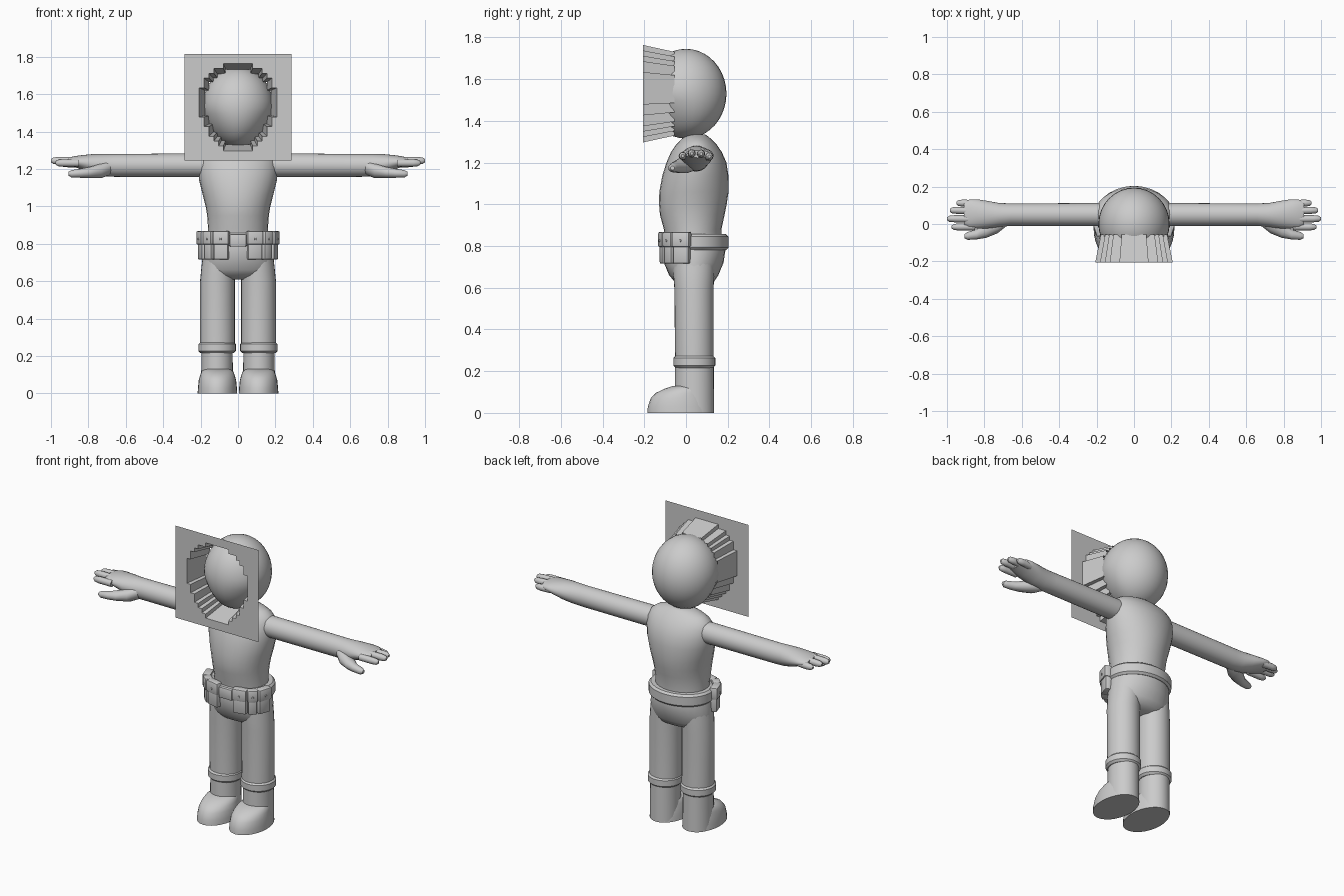
import bpy, bmesh
from math import sin, cos, pi, radians, sqrt
from mathutils import Matrix, Vector

cube = bpy.data.objects.get("Cube")
if cube:
    bpy.data.objects.remove(cube, do_unlink=True)

grey = bpy.data.materials.new("plain_grey")
grey.use_nodes = True
grey.diffuse_color = (0.6, 0.6, 0.6, 1)
grey.node_tree.nodes["Principled BSDF"].inputs["Base Color"].default_value = grey.diffuse_color

SIDES = (("left", 1), ("right", -1))
parts = []


def finish(name, bm, recalc=True):
    """Turn a bmesh into a named, coloured object."""
    if recalc:
        bmesh.ops.recalc_face_normals(bm, faces=bm.faces[:])
    mesh = bpy.data.meshes.new(name)
    bm.to_mesh(mesh)
    bm.free()
    mesh.materials.append(grey)
    obj = bpy.data.objects.new(name, mesh)
    bpy.context.collection.objects.link(obj)
    parts.append(obj)
    return obj


def loft(name, rings, axis="z", side=1, count=28):
    """Skin elliptical rings (position, centre u, centre v, radius u, radius v)."""
    bm = bmesh.new()
    loops = []
    for t, u, v, ru, rv in rings:
        loop = []
        for i in range(count):
            a = 2 * pi * i / count
            p, q = u + ru * cos(a), v + rv * sin(a)
            co = (side * p, q, t) if axis == "z" else (side * t, p, q)
            loop.append(bm.verts.new(co))
        loops.append(loop)
    for low, high in zip(loops, loops[1:]):
        for i in range(count):
            j = (i + 1) % count
            bm.faces.new((low[i], low[j], high[j], high[i]))
    bm.faces.new(loops[0])
    bm.faces.new(loops[-1])
    return finish(name, bm)


def band(name, bottom, top, x, y, rx, ry, side=1):
    """A strap with softened rims."""
    rim = 0.012
    return loft(name, [(bottom, x, y, rx - rim, ry - rim), (bottom + rim, x, y, rx, ry),
                       (top - rim, x, y, rx, ry), (top, x, y, rx - rim, ry - rim)], side=side)


def box(name, frame, centre, size):
    """A bevelled block placed in a local frame."""
    bm = bmesh.new()
    bmesh.ops.create_cube(bm, size=1)
    bmesh.ops.transform(bm, matrix=Matrix.Diagonal((*size, 1)), verts=bm.verts[:])
    bmesh.ops.bevel(bm, geom=bm.edges[:], offset=0.008, segments=2, affect="EDGES", profile=0.5)
    bmesh.ops.transform(bm, matrix=frame @ Matrix.Translation(centre), verts=bm.verts[:])
    return finish(name, bm)


# Head: a ball whose front narrows towards the chin
bm = bmesh.new()
bmesh.ops.create_uvsphere(bm, u_segments=32, v_segments=20, radius=1)
for v in bm.verts:
    x, y, z = v.co
    narrow = 1 + 0.3 * min(z, 0) * max(-y + 0.3, 0)
    v.co = (0.19 * x * narrow, 0.194 * y, 1.53 + 0.215 * z)
finish("head", bm)

# Face frame: square sheet with a stepped egg-shaped hole
bm = bmesh.new()
bmesh.ops.create_grid(bm, x_segments=22, y_segments=22, size=0.285)


def in_hole(face):
    c = face.calc_center_median()
    t = c.y / 0.24
    if abs(t) >= 1:
        return False
    return abs(c.x) < 0.216 * sqrt(1 - t * t) * (1 + 0.25 * min(t, 0))


bmesh.ops.delete(bm, geom=[f for f in bm.faces if in_hole(f)], context="FACES")
rim = [e for e in bm.edges if e.is_boundary
       and all(max(abs(v.co.x), abs(v.co.y)) < 0.28 for v in e.verts)]

# Stepped sleeve running from the hole back into the head
sleeve = bmesh.ops.extrude_edge_only(bm, edges=rim)["geom"]
for v in sleeve:
    if isinstance(v, bmesh.types.BMVert):
        v.co = Vector((v.co.x * 0.85, v.co.y * 0.86, -0.15))
bmesh.ops.transform(bm, verts=bm.verts[:],
                    matrix=Matrix.Translation((0, -0.205, 1.53)) @ Matrix.Rotation(pi / 2, 4, "X"))
finish("face_frame", bm, recalc=False)

# Neck and torso
loft("neck", [(1.28, 0, 0.035, 0.055, 0.045), (1.38, 0, 0.035, 0.05, 0.04)])
loft("torso", [
    (0.82, 0, 0.035, 0.162, 0.135), (0.88, 0, 0.032, 0.16, 0.138),
    (0.95, 0, 0.03, 0.165, 0.155), (1.0, 0, 0.033, 0.173, 0.162),
    (1.06, 0, 0.038, 0.188, 0.166), (1.14, 0, 0.045, 0.208, 0.158),
    (1.2, 0, 0.05, 0.213, 0.144), (1.25, 0, 0.05, 0.208, 0.122),
    (1.285, 0, 0.05, 0.19, 0.098), (1.31, 0, 0.05, 0.155, 0.074),
    (1.327, 0, 0.05, 0.1, 0.054), (1.335, 0, 0.05, 0.06, 0.04)])

# Hips and belt
loft("hips", [
    (0.61, 0, 0.04, 0.12, 0.05), (0.63, 0, 0.04, 0.17, 0.095),
    (0.66, 0, 0.037, 0.193, 0.118), (0.72, 0, 0.037, 0.192, 0.143),
    (0.78, 0, 0.037, 0.186, 0.152), (0.84, 0, 0.037, 0.172, 0.143)])
band("belt", 0.78, 0.857, 0, 0.044, 0.196, 0.16)
box("belt_buckle", Matrix.Translation((0, -0.115, 0.818)), (0, 0, 0), (0.09, 0.025, 0.068))

# Belt pouches: body, flap and stud, two on each side
for label, side in SIDES:
    for spot, x, y, turn in (("front", 0.088, -0.1, 12), ("side", 0.186, -0.02, 72),
                             ("corner", 0.15, -0.075, 42)):
        frame = Matrix.Translation((side * x, y, 0.79)) @ Matrix.Rotation(side * radians(turn), 4, "Z")
        wide = 0.05 if spot == "corner" else 0.078
        name = f"{label}_{spot}_pouch"
        box(name, frame, (0, 0, -0.015), (wide, 0.04, 0.12))
        box(name + "_flap", frame, (0, -0.003, 0.041), (wide + 0.01, 0.048, 0.072))
        bm = bmesh.new()
        place = frame @ Matrix.Translation((0, -0.028, 0.035)) @ Matrix.Rotation(pi / 2, 4, "X")
        bmesh.ops.create_cone(bm, cap_ends=True, segments=12, radius1=0.007, radius2=0.005,
                              depth=0.006, matrix=place)
        finish(name + "_stud", bm)

for label, side in SIDES:
    # Legs, cuffs and boots
    loft(f"{label}_leg", [
        (0.23, 0.11, 0.04, 0.093, 0.092), (0.6, 0.11, 0.038, 0.093, 0.094),
        (0.68, 0.105, 0.037, 0.09, 0.1), (0.76, 0.1, 0.037, 0.085, 0.1)], side=side)
    band(f"{label}_cuff", 0.215, 0.275, 0.112, 0.04, 0.1, 0.101, side)
    loft(f"{label}_boot_shaft", [
        (0, 0.112, 0.04, 0.086, 0.095), (0.24, 0.112, 0.04, 0.083, 0.093)], side=side)
    loft(f"{label}_boot_foot", [
        (0, 0.11, -0.025, 0.106, 0.16), (0.03, 0.11, -0.026, 0.104, 0.157),
        (0.07, 0.11, -0.024, 0.1, 0.145), (0.095, 0.11, -0.018, 0.093, 0.128),
        (0.115, 0.11, 0, 0.086, 0.105), (0.13, 0.11, 0.02, 0.07, 0.08)], side=side)

    # Arm and palm in one sweep
    loft(f"{label}_arm", [
        (0.12, 0.05, 1.22, 0.062, 0.063), (0.66, 0.05, 1.219, 0.06, 0.061),
        (0.72, 0.048, 1.22, 0.064, 0.06), (0.78, 0.05, 1.226, 0.073, 0.053),
        (0.84, 0.054, 1.235, 0.078, 0.038), (0.88, 0.055, 1.24, 0.076, 0.027),
        (0.91, 0.055, 1.241, 0.06, 0.018)], "x", side)

    # Thumb
    loft(f"{label}_thumb", [
        (0.68, 0.03, 1.21, 0.04, 0.04), (0.73, 0, 1.19, 0.05, 0.04),
        (0.79, -0.03, 1.181, 0.044, 0.031), (0.84, -0.055, 1.177, 0.027, 0.025),
        (0.89, -0.064, 1.174, 0.021, 0.02), (0.907, -0.065, 1.174, 0.01, 0.01)], "x", side, 14)

    # Fingers
    for digit, y, tip in (("index", -0.016, 0.975), ("middle", 0.028, 1.0),
                          ("ring", 0.073, 0.985), ("little", 0.112, 0.95)):
        height = 1.245 - 12 * (y - 0.045) ** 2 * 0.3
        loft(f"{label}_{digit}_finger", [
            (0.85, y * 0.95, height, 0.02, 0.02), (tip - 0.04, y, height, 0.019, 0.02),
            (tip - 0.012, y, height, 0.016, 0.017), (tip, y, height, 0.007, 0.008)],
            "x", side, 12)

# Smooth shading with sharp edges kept
bpy.ops.object.select_all(action="DESELECT")
for obj in parts:
    obj.select_set(True)
bpy.context.view_layer.objects.active = parts[0]
bpy.ops.object.shade_smooth_by_angle(angle=radians(35))
